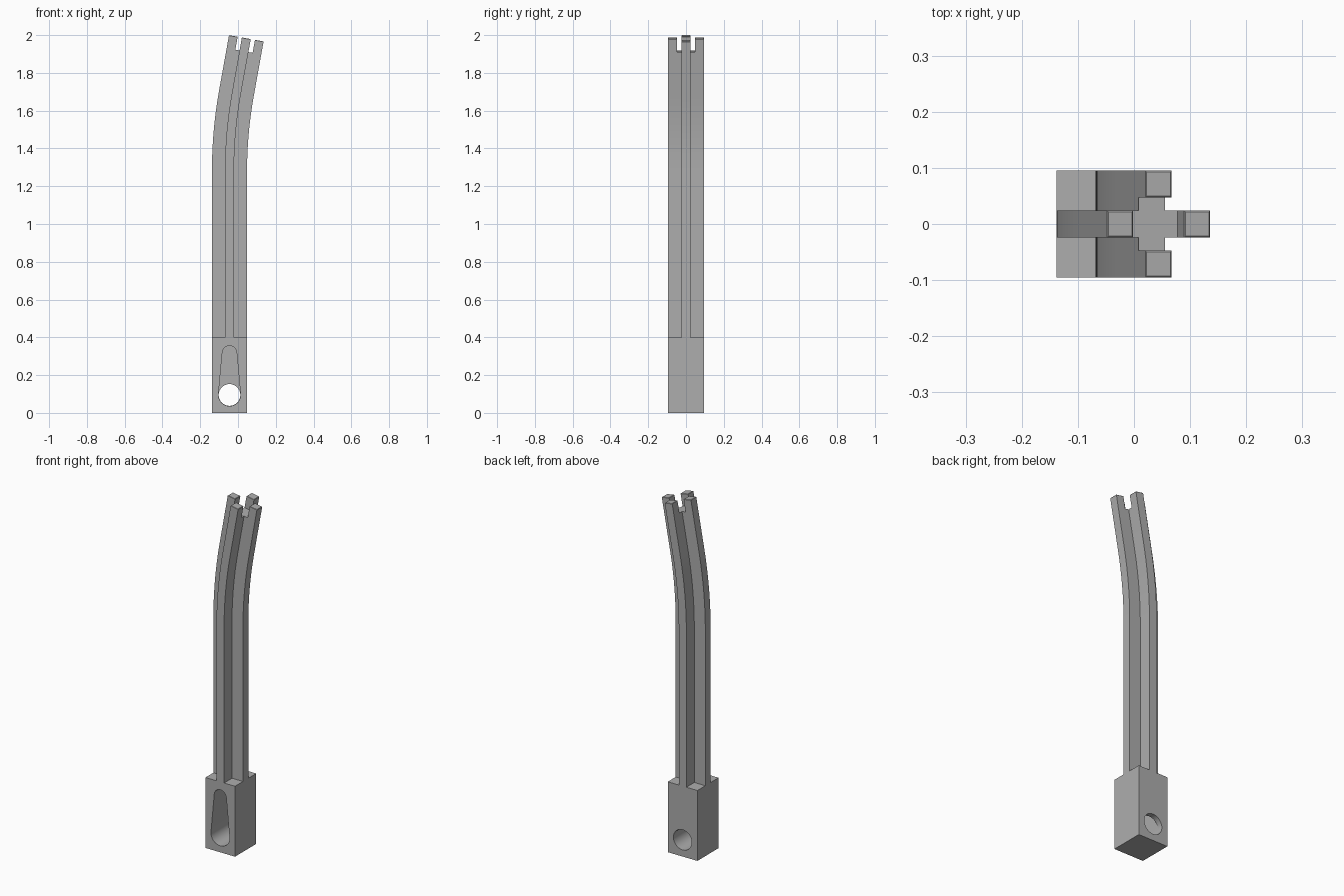
import bpy, bmesh, math
from mathutils import Vector

if "Cube" in bpy.data.objects:
    bpy.data.objects.remove(bpy.data.objects["Cube"])

AXIS_X = -0.045              # centre line of the straight part
HALF, ARM = 0.093, 0.0238    # cross radius and half arm width
DEEP = 0.095                 # half depth along y
BASE_TOP, BEND_START = 0.4, 1.28
BEND_LEN, TILT = 0.416, math.radians(10.2)
NOTCH, END = 1.92, 1.99      # lengths along the centre line

grey = bpy.data.materials.new("plain grey")
grey.use_nodes = True
grey.diffuse_color = (0.42, 0.42, 0.42, 1)
grey.node_tree.nodes["Principled BSDF"].inputs["Base Color"].default_value = (0.42, 0.42, 0.42, 1)


def make_object(name, bm):
    bmesh.ops.recalc_face_normals(bm, faces=bm.faces)
    mesh = bpy.data.meshes.new(name)
    bm.to_mesh(mesh)
    bm.free()
    mesh.materials.append(grey)
    obj = bpy.data.objects.new(name, mesh)
    bpy.context.collection.objects.link(obj)
    return obj


def loft(name, rings):
    """Skin a list of equal-length point rings and cap both ends."""
    bm = bmesh.new()
    loops = [[bm.verts.new(p) for p in ring] for ring in rings]
    for a, b in zip(loops, loops[1:]):
        for i in range(len(a)):
            j = (i + 1) % len(a)
            bm.faces.new((a[i], a[j], b[j], b[i]))
    bm.faces.new(loops[0][::-1])
    bm.faces.new(loops[-1])
    return make_object(name, bm)


def frame(s):
    """Centre point and tilt at a length along the bent centre line."""
    radius = BEND_LEN / TILT
    a = min(max((s - BEND_START) / BEND_LEN, 0), 1) * TILT
    x, z = AXIS_X + radius * (1 - math.cos(a)), BEND_START + radius * math.sin(a)
    rest = s - BEND_START - a * radius
    return Vector((x + rest * math.sin(a), 0, z + rest * math.cos(a))), a


def section(profile, s):
    centre, a = frame(s)
    across = Vector((math.cos(a), 0, -math.sin(a)))
    return [centre + across * u + Vector((0, v, 0)) for u, v in profile]


def shade(obj):
    bpy.ops.object.select_all(action='DESELECT')
    obj.select_set(True)
    bpy.context.view_layer.objects.active = obj
    bpy.ops.object.shade_smooth_by_angle(angle=math.radians(30))


# Bent bar with a cross-shaped section
quarter = [(HALF, ARM), (ARM, ARM), (ARM, DEEP)]
cross = (quarter + [(-u, v) for u, v in quarter[::-1]]
         + [(-u, -v) for u, v in quarter] + [(u, -v) for u, v in quarter[::-1]])
stops = [BASE_TOP] + [BEND_START + BEND_LEN * i / 12 for i in range(13)] + [NOTCH]
bar = loft("cross_bar", [section(cross, s) for s in stops])
shade(bar)

# Four prongs around the open notch at the tip
prongs = {
    "left_prong": (HALF / 2, HALF, -ARM, ARM),
    "right_prong": (-HALF, -HALF / 2, -ARM, ARM),
    "back_prong": (-ARM, ARM, DEEP / 2, DEEP),
    "front_prong": (-ARM, ARM, -DEEP, -DEEP / 2),
}
for name, (u0, u1, v0, v1) in prongs.items():
    def rect(d):
        return [(u0 + d, v0 + d), (u1 - d, v0 + d), (u1 - d, v1 - d), (u0 + d, v1 - d)]
    loft(name, [section(rect(0), NOTCH), section(rect(0), END - 0.002),
                section(rect(0.002), END)])

# Square base block
block = [(AXIS_X - HALF, -DEEP), (AXIS_X + HALF, -DEEP),
         (AXIS_X + HALF, DEEP), (AXIS_X - HALF, DEEP)]
base = loft("base_block", [[(x, y, z) for x, y in block] for z in (0, BASE_TOP)])


def arc(z, r, start, stop, n):
    angles = [start + (stop - start) * i / n for i in range(n + 1)]
    return [(AXIS_X + r * math.cos(t), z + r * math.sin(t)) for t in angles]


# Through hole and tapered pocket cut in the base
HOLE_Z, HOLE_R, TOP_Z, TOP_R = 0.095, 0.0575, 0.317, 0.038
lean = math.asin((HOLE_R - TOP_R) / (TOP_Z - HOLE_Z))
circle = arc(HOLE_Z, HOLE_R, 0, math.tau, 48)[:-1]
slot = (arc(TOP_Z, TOP_R, lean, math.pi - lean, 20)
        + arc(HOLE_Z, HOLE_R + 0.001, math.pi - lean, math.tau + lean, 32))
for name, shape, y_end in (("pocket_cutter", slot, 0.065), ("hole_cutter", circle, 0.2)):
    cutter = loft(name, [[(x, y, z) for x, z in shape] for y in (-0.2, y_end)])
    cutter.hide_render = True
    cutter.hide_set(True)
    cut = base.modifiers.new(name, 'BOOLEAN')
    cut.operation, cut.solver, cut.object = 'DIFFERENCE', 'EXACT', cutter

# Bake the cuts, then drop the cutters
bpy.context.view_layer.update()
result = bpy.data.meshes.new_from_object(base.evaluated_get(bpy.context.evaluated_depsgraph_get()))
base.modifiers.clear()
base.data = result
for name in ("pocket_cutter", "hole_cutter"):
    bpy.data.objects.remove(bpy.data.objects[name])
shade(base)
